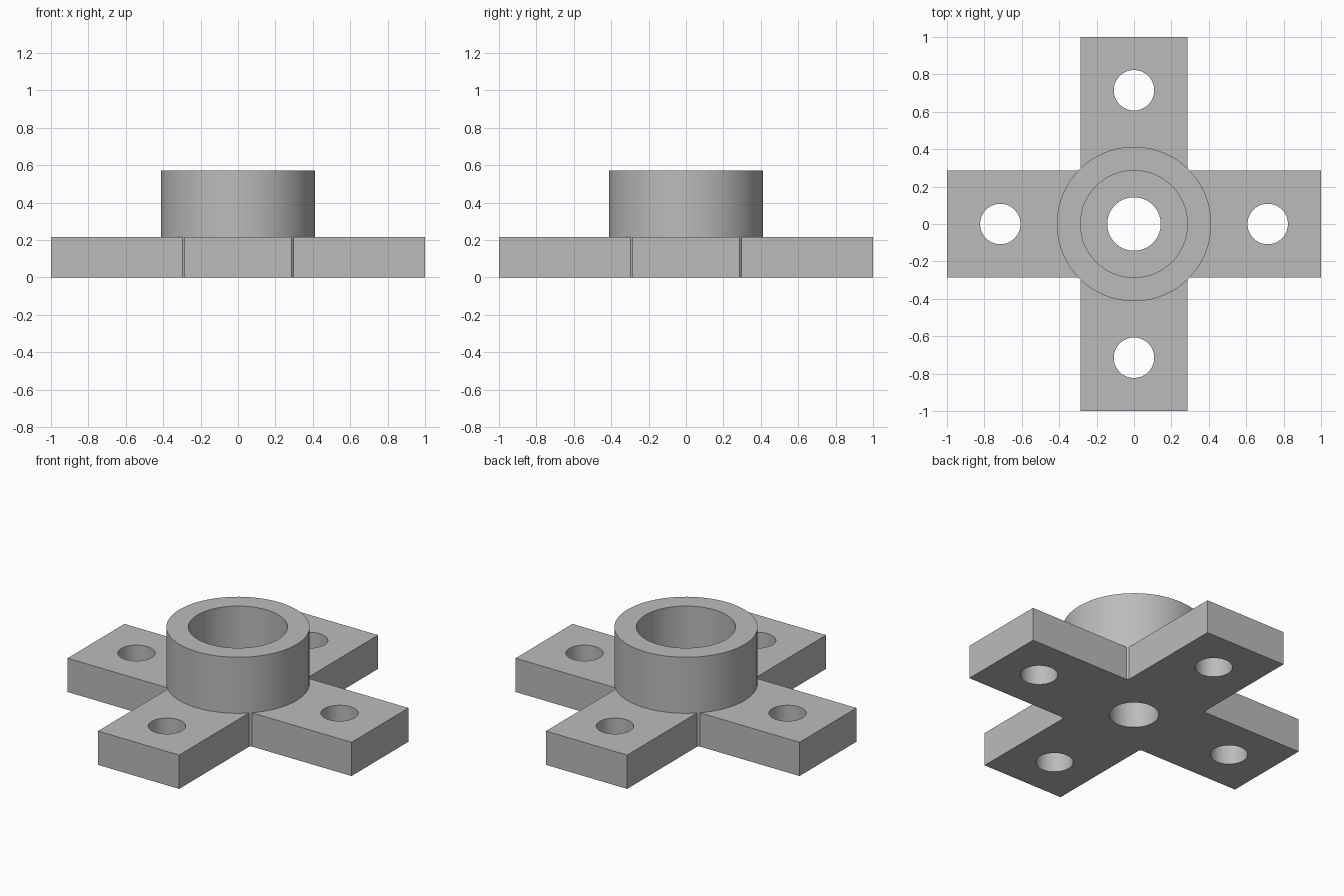
import bpy, bmesh
from math import sin, cos, pi, asin, sqrt, radians

cube = bpy.data.objects.get("Cube")
if cube:
    bpy.data.objects.remove(cube)

HALF_ARM, PLATE_TOP, HUB_TOP = 0.286, 0.215, 0.572
HUB_R, BORE_R, CENTRE_R = 0.413, 0.286, 0.143
HOLE_R, HOLE_POS, SEGMENTS = 0.108, 0.715, 96

grey = bpy.data.materials.new("plain_grey")
grey.use_nodes = True
grey.diffuse_color = (0.5, 0.5, 0.5, 1)
grey.node_tree.nodes["Principled BSDF"].inputs["Base Color"].default_value = (0.5, 0.5, 0.5, 1)


def make_object(name, bm):
    bmesh.ops.recalc_face_normals(bm, faces=bm.faces)
    mesh = bpy.data.meshes.new(name)
    bm.to_mesh(mesh)
    bm.free()
    obj = bpy.data.objects.new(name, mesh)
    bpy.context.collection.objects.link(obj)
    mesh.materials.append(grey)
    return obj


def smooth(obj):
    bpy.ops.object.select_all(action='DESELECT')
    obj.select_set(True)
    bpy.context.view_layer.objects.active = obj
    bpy.ops.object.shade_smooth_by_angle(angle=radians(30))


# Cross plate: four arms joined by short arcs of the hub's outer radius
start = asin(HALF_ARM / HUB_R)
outline = []
for quarter in range(4):
    turn = quarter * pi / 2
    points = [(1, -HALF_ARM), (1, HALF_ARM)]
    for step in range(4):
        a = start + (pi / 2 - 2 * start) * step / 3
        points.append((HUB_R * cos(a), HUB_R * sin(a)))
    outline += [(x * cos(turn) - y * sin(turn), x * sin(turn) + y * cos(turn)) for x, y in points]
bm = bmesh.new()
base = bm.faces.new([bm.verts.new((x, y, 0)) for x, y in outline])
top = bmesh.ops.extrude_face_region(bm, geom=[base])["geom"]
bmesh.ops.translate(bm, vec=(0, 0, PLATE_TOP),
                    verts=[v for v in top if isinstance(v, bmesh.types.BMVert)])
plate = make_object("cross_plate", bm)

# Through holes: one in the centre and one in each arm
bm = bmesh.new()
holes = [(0, 0, CENTRE_R)]
holes += [(HOLE_POS * cos(k * pi / 2), HOLE_POS * sin(k * pi / 2), HOLE_R) for k in range(4)]
for x, y, r in holes:
    made = bmesh.ops.create_cone(bm, cap_ends=True, segments=SEGMENTS, radius1=r, radius2=r, depth=1)
    bmesh.ops.translate(bm, vec=(x, y, 0), verts=made["verts"])
cutter = make_object("hole_cutter", bm)
cutter.hide_render = True
cutter.hide_set(True)
cutter.display_type = 'WIRE'
cut = plate.modifiers.new("holes", 'BOOLEAN')
cut.operation, cut.solver, cut.object = 'DIFFERENCE', 'EXACT', cutter
bpy.context.view_layer.objects.active = plate
plate.select_set(True)
bpy.ops.object.modifier_apply(modifier=cut.name)
bpy.data.objects.remove(cutter)
smooth(plate)

# Hub: a round collar standing on the plate
profile = [(HUB_R, PLATE_TOP), (HUB_R, HUB_TOP), (BORE_R, HUB_TOP), (BORE_R, PLATE_TOP)]
bm = bmesh.new()
rings = [[bm.verts.new((r * cos(2 * pi * i / SEGMENTS), r * sin(2 * pi * i / SEGMENTS), z))
          for i in range(SEGMENTS)] for r, z in profile]
for lower, upper in zip(rings, rings[1:]):
    for i in range(SEGMENTS):
        j = (i + 1) % SEGMENTS
        bm.faces.new((lower[i], lower[j], upper[j], upper[i]))
hub = make_object("hub_collar", bm)
# An open shell needs its outward side fixed explicitly
if sum(p.normal.z for p in hub.data.polygons) < 0:
    hub.data.flip_normals()
smooth(hub)
